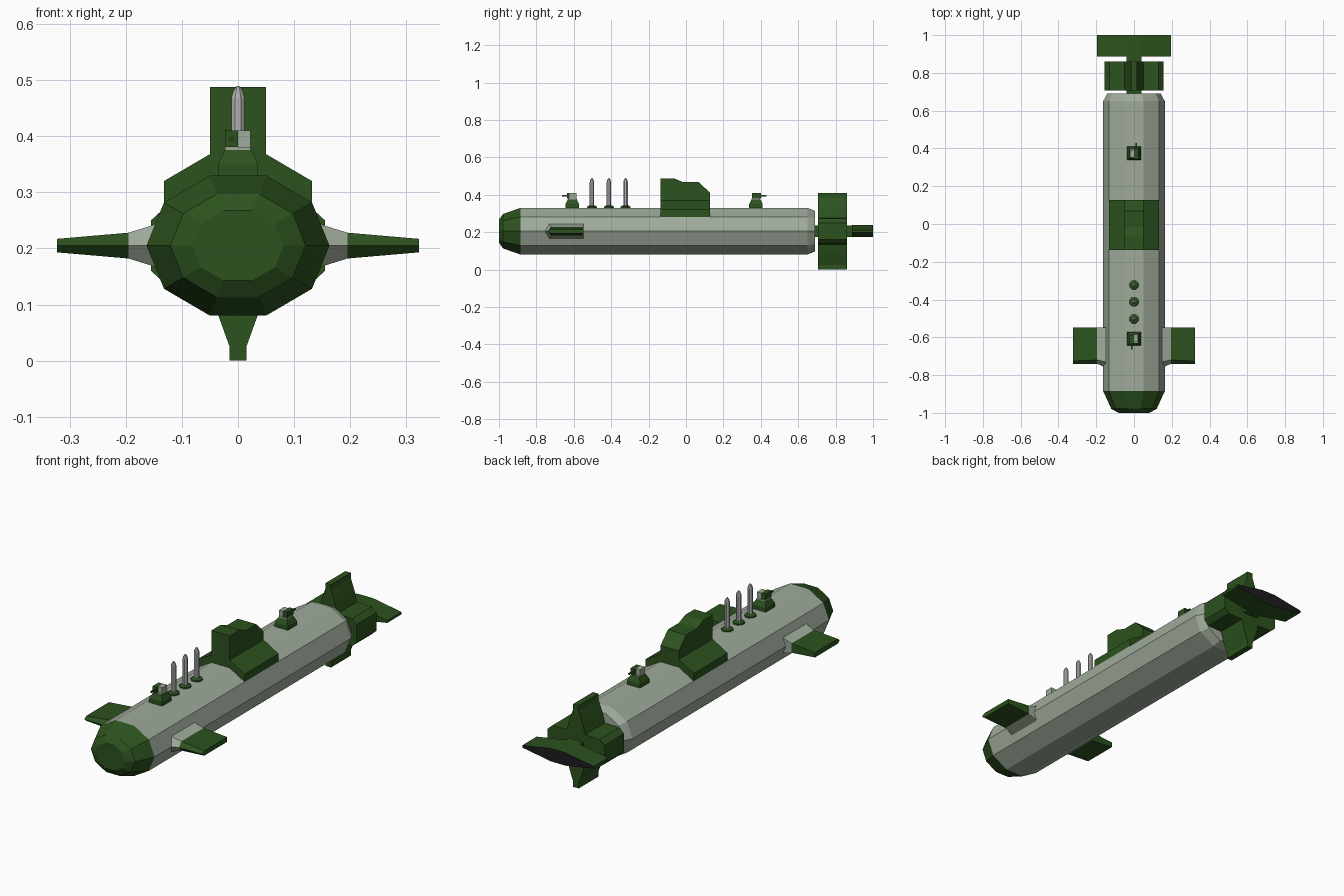
import bpy, bmesh
from math import cos, sin, pi

if "Cube" in bpy.data.objects:
    bpy.data.objects.remove(bpy.data.objects["Cube"])


def material(name, color):
    m = bpy.data.materials.new(name)
    m.diffuse_color = (*color, 1)
    m.use_nodes = True
    m.node_tree.nodes["Principled BSDF"].inputs["Base Color"].default_value = m.diffuse_color
    return m


GREEN = material("green_paint", (0.025, 0.085, 0.013))
SAGE = material("sage_grey", (0.35, 0.41, 0.33))
STEEL = material("steel", (0.45, 0.45, 0.46))
BLACK = material("black", (0.012, 0.012, 0.014))
CZ = 0.205  # height of the hull axis


def loft(name, rings, mat, end_mat=None):
    """Skin rings of equal point count and cap both ends; end_mat colours the last cap."""
    bm = bmesh.new()
    loops = [[bm.verts.new(p) for p in ring] for ring in rings]
    n = len(loops[0])
    for a, b in zip(loops, loops[1:]):
        for i in range(n):
            j = (i + 1) % n
            bm.faces.new((a[i], a[j], b[j], b[i]))
    bm.faces.new(loops[0])
    last = bm.faces.new(loops[-1])
    if end_mat:
        last.material_index = 1
    bmesh.ops.recalc_face_normals(bm, faces=bm.faces)
    mesh = bpy.data.meshes.new(name)
    bm.to_mesh(mesh)
    bm.free()
    mesh.materials.append(mat)
    if end_mat:
        mesh.materials.append(end_mat)
    obj = bpy.data.objects.new(name, mesh)
    bpy.context.collection.objects.link(obj)
    return obj


def hull_ring(y, s):
    return [(0.163 * s * cos(i * pi / 5), y, CZ + 0.131 * s * sin(i * pi / 5)) for i in range(10)]


def disc(x, y, z, r, n=8):
    return [(x + r * cos((i + .5) * 2 * pi / n), y + r * sin((i + .5) * 2 * pi / n), z) for i in range(n)]


def rect(x0, x1, y0, y1, z):
    return [(x0, y0, z), (x1, y0, z), (x1, y1, z), (x0, y1, z)]


def box(name, x, y, z, mat):
    return loft(name, [rect(*x, *y, z[0]), rect(*x, *y, z[1])], mat)


def extrude_y(name, pts, y0, y1, mat, end_mat=None):
    return loft(name, [[(x, y, CZ + z) for x, z in pts] for y in (y0, y1)], mat, end_mat)


# Ten-sided hull and nose
loft("hull", [hull_ring(-0.885, 1), hull_ring(0.65, 1), hull_ring(0.69, 0.87)], SAGE)
loft("nose", [hull_ring(-0.885, 1), hull_ring(-0.978, 0.74), hull_ring(-1, 0.5)], GREEN)

# Sail: flared base and stepped tower
loft("sail_base", [rect(-w, w, -0.137, 0.128, z) for w, z in ((0.132, 0.28), (0.132, 0.32), (0.05, 0.368))], GREEN)
tower = [(-0.137, 0.36), (-0.137, 0.488), (-0.065, 0.488), (-0.015, 0.467),
         (0.07, 0.467), (0.128, 0.41), (0.128, 0.36)]
loft("sail_tower", [[(x, y, z) for y, z in tower] for x in (-0.05, 0.05)], GREEN)


# Bow planes with pointed leading edges
def plane_section(side, x, lead, shoulder, h):
    return [(side * x, y, CZ + z) for y, z in
            ((lead, 0), (shoulder, h), (-0.547, h), (-0.547, -h), (shoulder, -h))]


for side, label in ((-1, "left"), (1, "right")):
    root = plane_section(side, 0.13, -0.768, -0.735, 0.05)
    neck = plane_section(side, 0.15, -0.76, -0.73, 0.037)
    joint = plane_section(side, 0.195, -0.74, -0.72, 0.023)
    tip = plane_section(side, 0.323, -0.74, -0.725, 0.012)
    loft("bow_plane_root_" + label, [root, neck, joint], SAGE)
    loft("bow_plane_" + label, [joint, tip], GREEN)

# Tail: cross-shaped fins, shaft and flat stern plane with a dark rear face
quarter = [(0.015, 0.205), (0.015, 0.18), (0.036, 0.122), (0.05, 0.07), (0.13, 0.068), (0.155, 0.045)]
half = quarter + [(x, -z) for x, z in reversed(quarter)]
extrude_y("tail_fins", half + [(-x, z) for x, z in reversed(half)], 0.706, 0.86, GREEN)
extrude_y("tail_shaft", [(0.04, 0.03), (0.04, -0.03), (-0.04, -0.03), (-0.04, 0.03)], 0.68, 0.9, GREEN)
lens = [(0.195, 0.006), (0.11, 0.02), (0.04, 0.032)]
lens += [(-x, z) for x, z in reversed(lens)]
extrude_y("stern_plane", lens + [(x, -z) for x, z in reversed(lens)], 0.888, 1, GREEN, BLACK)

# Row of missiles on hatch rings
for i, y in enumerate((-0.503, -0.412, -0.323)):
    loft(f"hatch_{i}", [disc(0, y, 0.328, 0.028), disc(0, y, 0.336, 0.028), disc(0, y, 0.342, 0.018)], GREEN)
    loft(f"missile_{i}", [disc(0, y, z, r) for z, r in
                          ((0.342, 0.013), (0.468, 0.013), (0.48, 0.009), (0.489, 0.003))], STEEL)

# Deck guns, the rear one turned to face aft
for label, y, angle in (("front", -0.608, 0), ("rear", 0.374, pi)):
    parts = [
        loft("gun_base_" + label, [rect(-w, w, -w, w, z) for w, z in
                                   ((0.036, 0.328), (0.036, 0.35), (0.024, 0.375))], GREEN),
        box("gun_mount_" + label, (-0.023, 0.022), (-0.022, 0.024), (0.372, 0.381), SAGE),
        box("gun_cheek_" + label, (0, 0.022), (-0.018, 0.022), (0.381, 0.41), SAGE),
        box("gun_body_" + label, (-0.023, 0), (-0.028, 0.02), (0.381, 0.41), GREEN),
        box("gun_barrel_" + label, (-0.015, -0.008), (-0.056, -0.028), (0.391, 0.398), GREEN),
    ]
    for part in parts:
        part.location.y = y
        part.rotation_euler.z = angle
